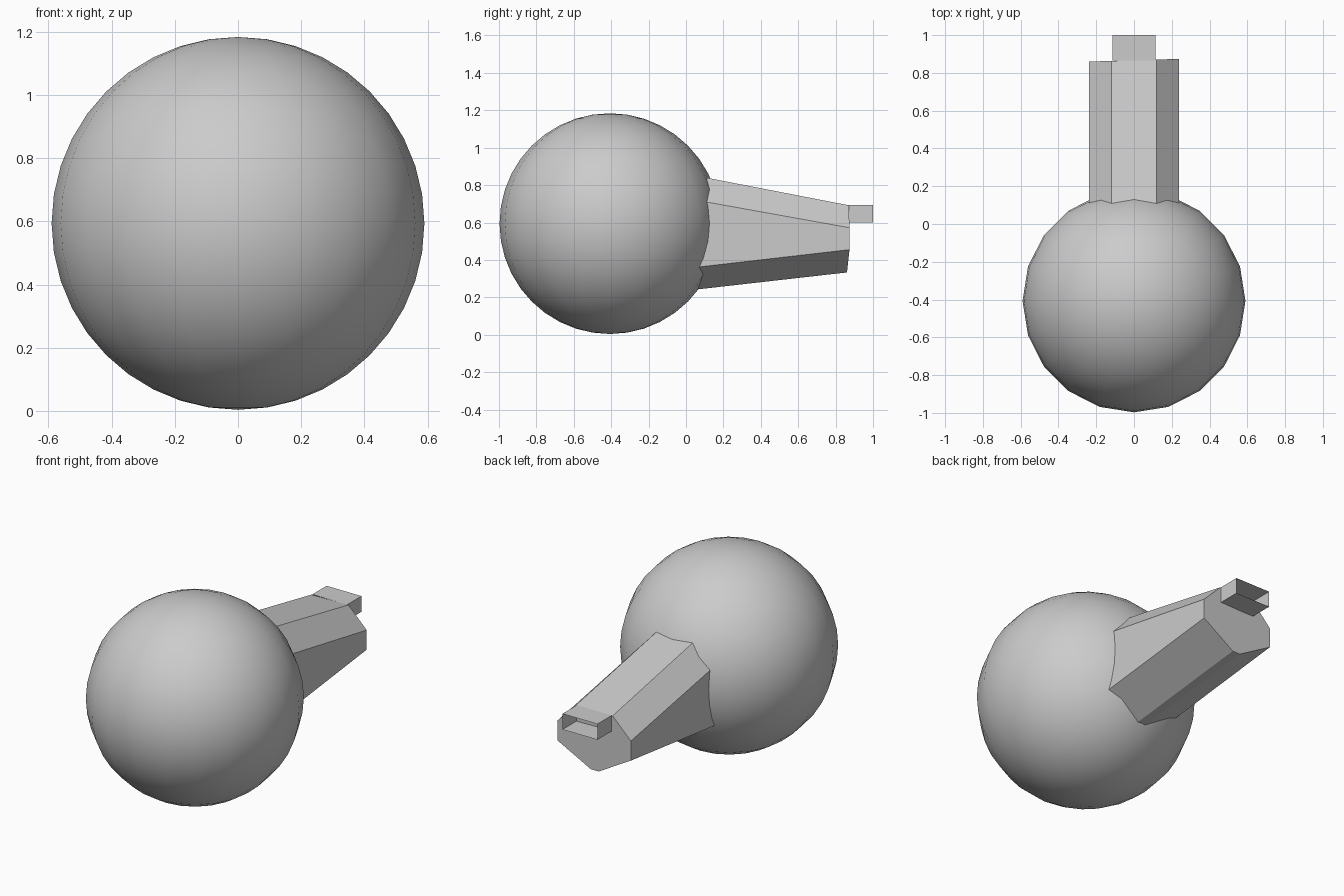
import bpy, bmesh

if "Cube" in bpy.data.objects:
    bpy.data.objects.remove(bpy.data.objects["Cube"])


def add_mesh(name, bm):
    bmesh.ops.recalc_face_normals(bm, faces=bm.faces)
    me = bpy.data.meshes.new(name)
    bm.to_mesh(me)
    bm.free()
    ob = bpy.data.objects.new(name, me)
    bpy.context.collection.objects.link(ob)
    return ob


def loft(name, rings, caps):
    """Join closed rings of points with quads; caps lists the rings to fill."""
    bm = bmesh.new()
    loops = [[bm.verts.new(p) for p in ring] for ring in rings]
    n = len(loops[0])
    for a, b in zip(loops, loops[1:]):
        for i in range(n):
            j = (i + 1) % n
            bm.faces.new((a[i], a[j], b[j], b[i]))
    for c in caps:
        bm.faces.new(loops[c])
    return add_mesh(name, bm)


# Smooth round body, 20 sides
bpy.ops.mesh.primitive_uv_sphere_add(segments=20, ring_count=20, radius=0.59,
                                     location=(0, -0.407, 0.594))
body = bpy.context.object
body.name = "round_body"
bpy.ops.object.shade_smooth()


# Tapering faceted spout: flat top, upright sides, narrow V-shaped keel
def spout_ring(y, z_top, z_shoulder, z_side, z_keel, lean=0.0, keel_inset=0.0):
    half = [(0.12, z_top, 0), (0.238, z_shoulder, 0), (0.238, z_side, 0),
            (0.025, z_keel, keel_inset)]
    pts = half + [(-x, z, d) for x, z, d in reversed(half)]
    return [(x, y + lean * x - d, z) for x, z, d in pts]


loft("spout",
     [spout_ring(0.04, 0.853, 0.722, 0.359, 0.240),
      spout_ring(0.867, 0.692, 0.572, 0.455, 0.333, 0.03, 0.007)],
     caps=[1])


# Thin open-ended outlet at the top of the spout tip
def outlet_ring(y):
    return [(x, y, z) for x, z in
            ((-0.115, 0.60), (0.115, 0.60), (0.115, 0.694), (-0.115, 0.694))]


loft("outlet", [outlet_ring(0.865), outlet_ring(1.0)], caps=[])
